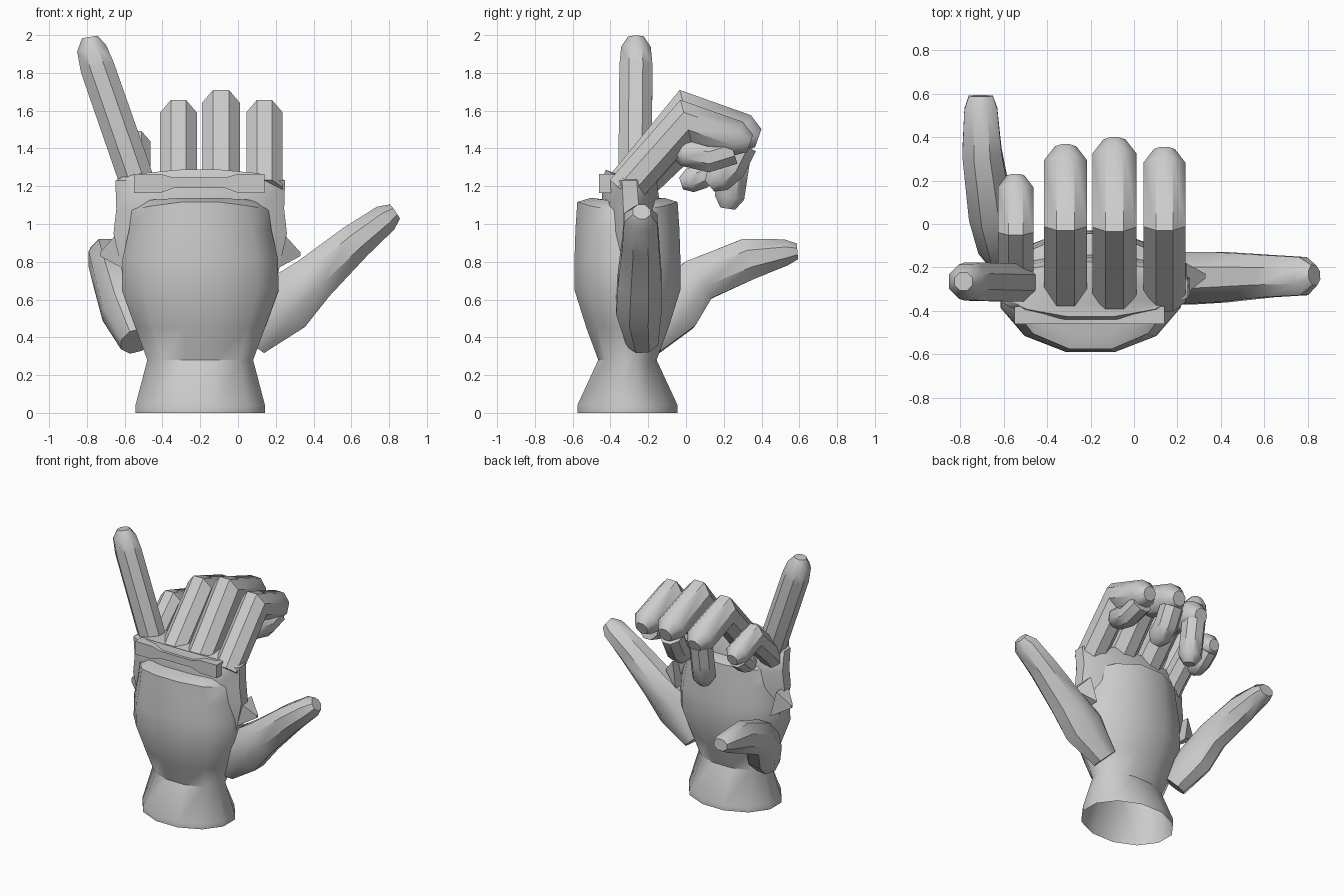
import bpy, bmesh, math
from mathutils import Vector

if "Cube" in bpy.data.objects:
    bpy.data.objects.remove(bpy.data.objects["Cube"])

grey = bpy.data.materials.new("plain grey")
grey.diffuse_color = (0.6, 0.6, 0.6, 1)
grey.use_nodes = True
grey.node_tree.nodes["Principled BSDF"].inputs["Base Color"].default_value = grey.diffuse_color


def skin(name, rings, cap_start=True, cap_end=True, angle=40):
    """Loft a list of equal-length point rings into one object."""
    bm = bmesh.new()
    vs = [[bm.verts.new(p) for p in ring] for ring in rings]
    n = len(rings[0])
    for a, b in zip(vs, vs[1:]):
        for i in range(n):
            j = (i + 1) % n
            bm.faces.new((a[i], a[j], b[j], b[i]))
    if cap_start:
        bm.faces.new(vs[0][::-1])
    if cap_end:
        bm.faces.new(vs[-1])
    bmesh.ops.recalc_face_normals(bm, faces=bm.faces)
    me = bpy.data.meshes.new(name)
    bm.to_mesh(me)
    bm.free()
    me.materials.append(grey)
    ob = bpy.data.objects.new(name, me)
    bpy.context.collection.objects.link(ob)
    bpy.ops.object.select_all(action='DESELECT')
    ob.select_set(True)
    bpy.context.view_layer.objects.active = ob
    bpy.ops.object.shade_smooth_by_angle(angle=math.radians(angle))
    return ob


def oval(z, a, b, cx=-0.2, cy=-0.31, arch=0.0, n=12):
    """Horizontal oval ring with a flat front; arch lifts its middle."""
    pts = []
    for i in range(n):
        t = 2 * math.pi * (i + 0.5) / n
        x = math.cos(t)
        pts.append(Vector((cx + a * x, cy + b * math.sin(t), z + arch * (1 - x * x))))
    return pts


def tube(name, path, side, n=8):
    """Digit along a path of (x, y, z, radius in bend plane, radius along side)."""
    pts = [Vector(p[:3]) for p in path]
    side = Vector(side).normalized()
    rings = []
    for k, p in enumerate(path):
        d1 = (pts[k] - pts[max(k - 1, 0)]).normalized()
        d2 = (pts[min(k + 1, len(pts) - 1)] - pts[k]).normalized()
        t = (d1 + d2).normalized()
        stretch = 1 / max(t.dot(d2 if d2.length else d1), 0.7)
        s = (side - t * side.dot(t)).normalized()
        u = t.cross(s)
        rings.append([pts[k] + u * math.cos(a) * p[3] * stretch + s * math.sin(a) * p[4]
                      for a in (2 * math.pi * (i + 0.5) / n for i in range(n))])
    return skin(name, rings)


def curled(name, x, r, yz):
    """Digit bending in the y-z plane, with a chamfered tip."""
    path = [(x, y, z, r, r) for y, z in yz]
    a, b = Vector(yz[-2]), Vector(yz[-1])
    e = b + (b - a).normalized() * r * 0.7
    path.append((x, e.x, e.y, r * 0.5, r * 0.5))
    tube(name, path, (1, 0, 0))


# wrist and palm, open at the wrist
skin("palm", [oval(0, 0.355, 0.275), oval(0.04, 0.355, 0.275), oval(0.28, 0.29, 0.16),
              oval(0.45, 0.355, 0.225), oval(0.65, 0.43, 0.29), oval(0.82, 0.425, 0.29),
              oval(0.97, 0.39, 0.285), oval(1.07, 0.375, 0.275, arch=0.05),
              oval(1.12, 0.33, 0.20, arch=0.02)], cap_start=False)

# broader knuckle shell rising behind the palm
skin("knuckle_shell", [oval(0.55, 0.38, 0.10, cy=-0.28), oval(0.75, 0.43, 0.14, cy=-0.29),
                       oval(0.95, 0.475, 0.15, cy=-0.29), oval(1.08, 0.46, 0.16, cy=-0.29),
                       oval(1.23, 0.465, 0.15, cy=-0.30), oval(1.25, 0.42, 0.13, cy=-0.30, arch=0.04)])

# raised bar across the knuckles
bar = [(-0.55, 1.165), (-0.41, 1.165), (-0.34, 1.19), (-0.07, 1.19), (0, 1.165), (0.14, 1.165),
       (0.14, 1.265), (0, 1.265), (-0.07, 1.245), (-0.34, 1.245), (-0.41, 1.265), (-0.55, 1.265)]
skin("knuckle_bar", [[Vector((x, y, z)) for x, z in bar] for y in (-0.46, -0.38)])

# small pointed folds beside the palm
for name, s in (("right_fold", 1), ("left_fold", -1)):
    c = -0.2
    skin(name, [[Vector((c + s * 0.40, -0.34, 0.76)), Vector((c + s * 0.40, -0.16, 0.76)),
                 Vector((c + s * 0.44, -0.18, 0.95)), Vector((c + s * 0.44, -0.32, 0.95))],
                [Vector((c + s * 0.53 + dx, -0.24 + dy, 0.84 + dz))
                 for dx, dy, dz in ((0, -.01, -.01), (0, .01, -.01), (0, .01, .01), (0, -.01, .01))]])

# straight upright finger
tube("upright_finger", [(-0.49, -0.27, 1.1, 0.09, 0.09), (-0.55, -0.27, 1.27, 0.1, 0.095),
                        (-0.745, -0.265, 1.83, 0.098, 0.095), (-0.775, -0.265, 1.93, 0.085, 0.085),
                        (-0.785, -0.265, 1.99, 0.045, 0.045)], (0, 1, 0))

# curled fingers: two phalanges, then a separate folded fingertip
fingers = [
    ("first", 0.14, 0.104, [(-0.33, 1.17), (-0.27, 1.24), (0, 1.545), (0.27, 1.45)],
     [(0.25, 1.39), (0.12, 1.35), (-0.01, 1.38)], 0.08),
    ("second", -0.09, 0.11, [(-0.33, 1.19), (-0.27, 1.26), (0, 1.59), (0.31, 1.48)],
     [(0.30, 1.42), (0.24, 1.30), (0.17, 1.24)], 0.085),
    ("third", -0.315, 0.107, [(-0.33, 1.17), (-0.27, 1.24), (0, 1.54), (0.28, 1.44)],
     [(0.27, 1.40), (0.25, 1.27), (0.23, 1.14)], 0.085),
    ("fourth", -0.545, 0.088, [(-0.27, 1.16), (-0.22, 1.22), (-0.03, 1.40), (0.16, 1.34)],
     [(0.15, 1.31), (0.08, 1.25), (0.02, 1.23)], 0.07),
]
for name, x, r, main, tip, rt in fingers:
    curled(name + "_finger", x, r, main)
    curled(name + "_fingertip", x, rt, tip)

# thumb pointing right
tube("right_thumb", [(0.07, -0.23, 0.38, 0.10, 0.09), (0.24, -0.25, 0.57, 0.175, 0.13),
                     (0.40, -0.245, 0.71, 0.135, 0.125), (0.62, -0.24, 0.905, 0.105, 0.105),
                     (0.78, -0.24, 1.03, 0.082, 0.095), (0.83, -0.235, 1.065, 0.05, 0.05)], (0, 1, 0))

# second thumb pointing backwards on the left
tube("left_thumb", [(-0.54, -0.21, 0.38, 0.10, 0.09), (-0.61, -0.07, 0.55, 0.16, 0.12),
                    (-0.66, 0.06, 0.70, 0.125, 0.11), (-0.70, 0.33, 0.815, 0.118, 0.098),
                    (-0.705, 0.53, 0.85, 0.075, 0.082), (-0.705, 0.59, 0.855, 0.045, 0.06)], (1, 0, 0))
